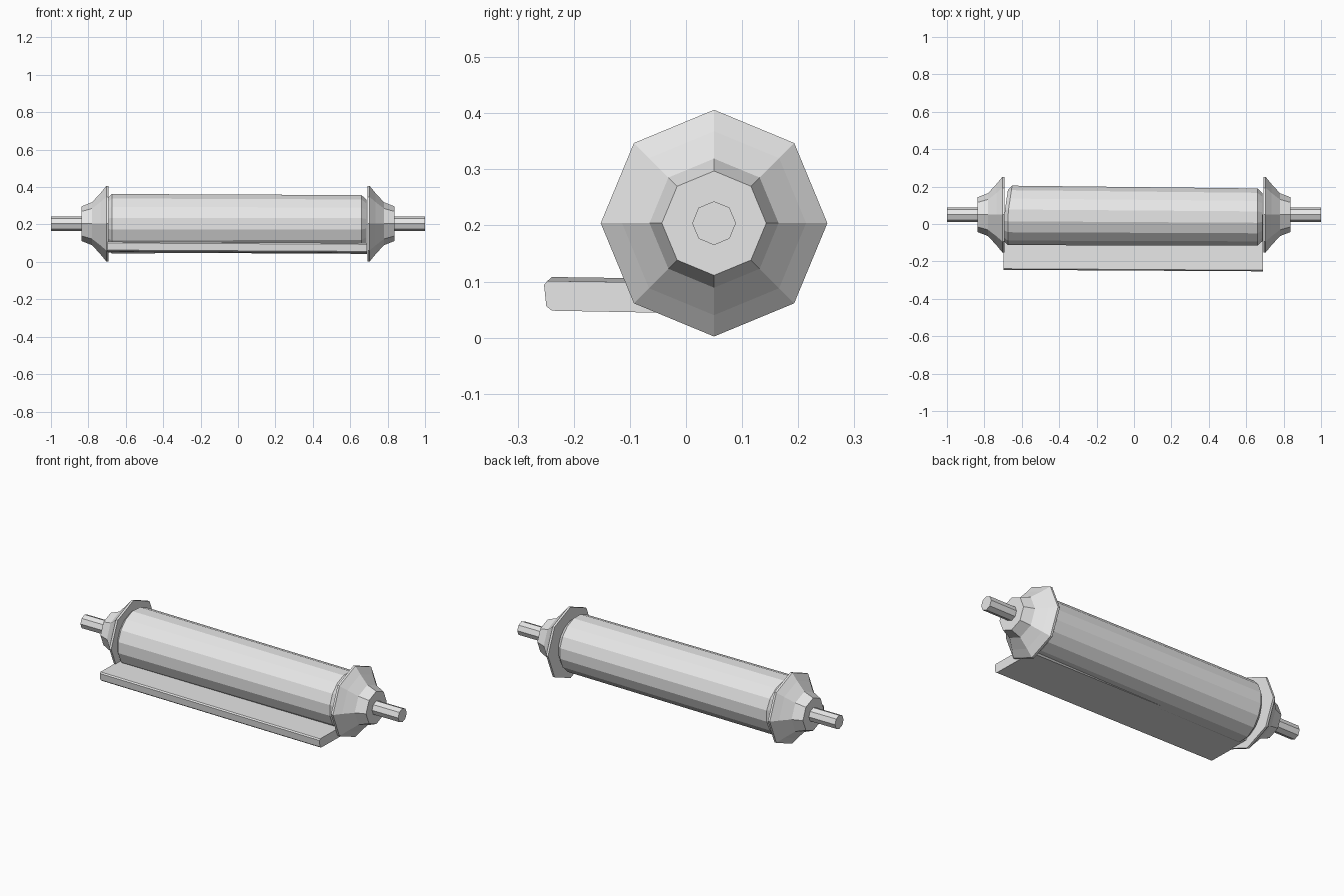
import bpy, bmesh, math

if "Cube" in bpy.data.objects:
    bpy.data.objects.remove(bpy.data.objects["Cube"], do_unlink=True)

# One plain grey for every part
grey = bpy.data.materials.new("plain grey")
grey.use_nodes = True
grey.diffuse_color = (0.8, 0.8, 0.8, 1)
grey.node_tree.nodes["Principled BSDF"].inputs["Base Color"].default_value = (0.8, 0.8, 0.8, 1)

AXIS_Y, AXIS_Z = 0.05, 0.204


def finish(name, bm):
    bmesh.ops.recalc_face_normals(bm, faces=bm.faces)
    mesh = bpy.data.meshes.new(name)
    bm.to_mesh(mesh)
    bm.free()
    mesh.materials.append(grey)
    obj = bpy.data.objects.new(name, mesh)
    bpy.context.collection.objects.link(obj)
    return obj


def lathe(name, rings, sides, turn=0.0, shear=0.0):
    """Closed solid along x; each ring is (x, radius, centre y)."""
    bm = bmesh.new()
    loops = []
    for x, radius, cy in rings:
        loop = []
        for i in range(sides):
            a = math.tau * (i + turn) / sides
            y = cy + radius * math.cos(a)
            lean = shear * max(0, y - AXIS_Y) if x < 0 else 0
            loop.append(bm.verts.new((x + lean, y, AXIS_Z + radius * math.sin(a))))
        loops.append(loop)
    for a, b in zip(loops, loops[1:]):
        for i in range(sides):
            j = (i + 1) % sides
            bm.faces.new((a[i], a[j], b[j], b[i]))
    bm.faces.new(loops[0])
    bm.faces.new(loops[-1])
    return finish(name, bm)


# Flared octagonal end caps with thin rims, and the shaft stubs
cap = [(0.692, 0.202), (0.704, 0.202), (0.735, 0.164), (0.78, 0.115), (0.836, 0.093)]
for side, name in ((1, "left"), (-1, "right")):
    lathe(name + "_end_cap", [(side * x, r, AXIS_Y) for x, r in cap], 8)
    lathe(name + "_shaft", [(side * x, 0.039, AXIS_Y) for x in (0.8, 1.0)], 8)

# Rolled sheet with chamfered, slightly uneven ends
lathe("roll", [(-0.694, 0.142, 0.045), (-0.675, 0.162, 0.046),
               (0.66, 0.156, 0.037), (0.688, 0.13, 0.037)], 16, 0.5, 0.15)

# Loose flap running out from under the roll
section = [(-0.247, 0.101), (-0.253, 0.094), (-0.249, 0.056), (-0.239, 0.048),
           (0.03, 0.043), (0.05, 0.06), (0.04, 0.097)]
bm = bmesh.new()
ends = [[bm.verts.new((x, y + dy, z + dz)) for y, z in section]
        for x, dy, dz in ((-0.698, 0.008, 0.007), (0.69, 0, 0))]
for i in range(len(section)):
    j = (i + 1) % len(section)
    bm.faces.new((ends[0][i], ends[0][j], ends[1][j], ends[1][i]))
for end in ends:
    bm.faces.new(end)
finish("loose_flap", bm)
